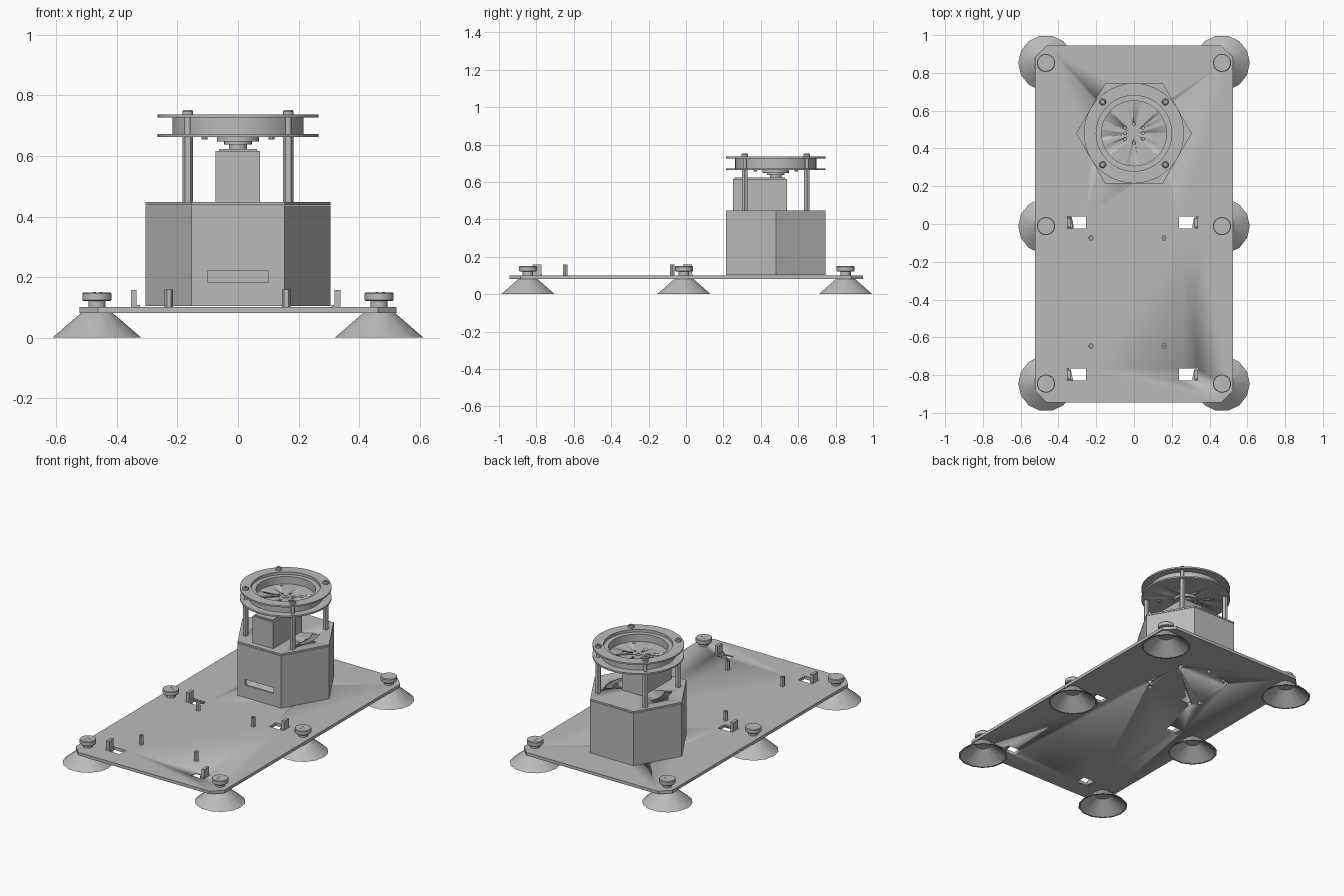
import bpy, bmesh
from math import sin, cos, tau, radians
from mathutils import Matrix

cube = bpy.data.objects.get("Cube")
if cube:
    bpy.data.objects.remove(cube, do_unlink=True)

grey = bpy.data.materials.new("plain grey")
grey.use_nodes = True
grey.diffuse_color = (0.5, 0.5, 0.5, 1)
grey.node_tree.nodes["Principled BSDF"].inputs["Base Color"].default_value = (0.5, 0.5, 0.5, 1)

TURRET_Y = 0.48


def finish(name, bm, loc=(0, 0, 0)):
    bmesh.ops.remove_doubles(bm, verts=bm.verts, dist=1e-5)
    bmesh.ops.recalc_face_normals(bm, faces=bm.faces)
    for f in bm.faces:
        f.smooth = True
    mesh = bpy.data.meshes.new(name)
    bm.to_mesh(mesh)
    bm.free()
    mesh.set_sharp_from_angle(angle=radians(35))
    mesh.materials.append(grey)
    obj = bpy.data.objects.new(name, mesh)
    obj.location = loc
    bpy.context.collection.objects.link(obj)
    return obj


def lathe(name, profile, sides, loc=(0, 0, 0), closed=False):
    """Turn an (r, z) profile around the vertical axis."""
    bm = bmesh.new()
    rings = [[bm.verts.new((r * cos(tau * i / sides), r * sin(tau * i / sides), z))
              for i in range(sides)] for r, z in profile]
    pairs = list(zip(rings, rings[1:]))
    if closed:
        pairs.append((rings[-1], rings[0]))
    for a, b in pairs:
        for i in range(sides):
            j = (i + 1) % sides
            bm.faces.new((a[i], a[j], b[j], b[i]))
    return finish(name, bm, loc)


def disc(name, r, z0, z1, sides, x=0, y=0):
    return lathe(name, [(0, z0), (r, z0), (r, z1), (0, z1)], sides, (x, y, 0))


def tube(name, r_in, r_out, z0, z1, sides, x=0, y=0):
    return lathe(name, [(r_in, z0), (r_out, z0), (r_out, z1), (r_in, z1)], sides, (x, y, 0), True)


def prism(name, outline, z0, z1, loc=(0, 0, 0)):
    bm = bmesh.new()
    base = bm.faces.new([bm.verts.new((x, y, z0)) for x, y in outline])
    top = bmesh.ops.extrude_face_region(bm, geom=[base])["geom"]
    bmesh.ops.translate(bm, vec=(0, 0, z1 - z0),
                        verts=[v for v in top if isinstance(v, bmesh.types.BMVert)])
    return finish(name, bm, loc)


def box(name, x0, x1, y0, y1, z0, z1):
    return prism(name, [(x0, y0), (x1, y0), (x1, y1), (x0, y1)], z0, z1)


def cut(obj, cutters):
    """Cut the holes, keep the result and drop the cutters."""
    for c in cutters:
        c.hide_render = True
        mod = obj.modifiers.new("cut", "BOOLEAN")
        mod.operation, mod.solver, mod.object = "DIFFERENCE", "EXACT", c
    graph = bpy.context.evaluated_depsgraph_get()
    mesh = bpy.data.meshes.new_from_object(obj.evaluated_get(graph))
    obj.modifiers.clear()
    obj.data = mesh
    for c in cutters:
        bpy.data.objects.remove(c, do_unlink=True)


# Base plate with chamfered corners, hook slots and screw holes
w, d, c = 0.523, 0.945, 0.06
plate = prism("base_plate", [(-w + c, -d), (w - c, -d), (w, -d + c), (w, d - c),
                             (w - c, d), (-w + c, d), (-w, d - c), (-w, -d + c)], 0.082, 0.101)
holes = []
for y in (0.008, -0.797):
    for x in (-0.304, 0.288):
        holes.append(box("slot_cutter", x - 0.05, x + 0.05, y - 0.032, y + 0.032, 0.05, 0.15))
for x, y in [(0.18, 0.36), (0.14, 0.31), (0.155, 0.62), (-0.01, 0.68),
             (-0.18, 0.64), (-0.17, 0.31), (-0.21, 0.36)]:
    holes.append(disc("hole_cutter", 0.016, 0.05, 0.15, 10, x, y))
cut(plate, holes)

# Upright hooks at the outer end of every slot
for y in (0.008, -0.797):
    for x, s in ((-0.354, 1), (0.338, -1)):
        prism("hook_foot", [(x, y - 0.026), (x + s * 0.03, y - 0.026),
                            (x + s * 0.02, y + 0.026), (x, y + 0.026)], 0.083, 0.108)
        a, b = sorted((x, x + s * 0.019))
        box("hook_post", a, b, y - 0.024, y + 0.024, 0.1, 0.158)

# Board standoff pins
for x in (-0.228, 0.159):
    for y in (-0.074, -0.646):
        tube("standoff_pin", 0.006, 0.014, 0.1, 0.16, 6, x, y)

# Suction cups with clamping knobs
for x in (-0.466, 0.466):
    for y in (0.853, -0.011, -0.845):
        lathe("suction_cup", [(0, 0.072), (0.045, 0.072), (0.138, 0), (0.147, 0),
                              (0.052, 0.082), (0, 0.082)], 14, (x, y, 0))
        disc("knob_stem", 0.028, 0.082, 0.124, 16, x, y)
        lathe("knob", [(0, 0.121), (0.044, 0.121), (0.048, 0.125), (0.048, 0.146),
                       (0.045, 0.15), (0, 0.15)], 20, (x, y, 0))
        for i in range(3):
            a = tau * i / 3
            disc("knob_dimple", 0.005, 0.149, 0.151, 6, x + 0.014 * cos(a), y + 0.014 * sin(a))

# Hexagonal housing with a front slot
housing = tube("housing", 0.293, 0.306, 0.104, 0.436, 6, 0, TURRET_Y)
cut(housing, [box("slot_cutter", -0.1, 0.1, 0.15, 0.3, 0.183, 0.22)])

# Housing lid with two curved slots
lid = disc("housing_lid", 0.306, 0.438, 0.448, 6, 0, TURRET_Y)
arcs = []
for side in (0, 180):
    angles = [radians(side + a) for a in range(-28, 29, 8)]
    outline = [(0.195 * cos(a), 0.195 * sin(a)) for a in angles]
    outline += [(0.155 * cos(a), 0.155 * sin(a)) for a in reversed(angles)]
    arcs.append(prism("arc_cutter", outline, 0.4, 0.5, (0, TURRET_Y, 0)))
cut(lid, arcs)

# Motor with its output horn
box("motor_body", -0.074, 0.073, 0.25, 0.54, 0.446, 0.616)
box("motor_cap", -0.062, 0.062, 0.26, 0.53, 0.614, 0.623)
disc("motor_shaft", 0.03, 0.62, 0.642, 24, 0, TURRET_Y)
disc("horn_hub", 0.046, 0.638, 0.65, 24, 0, TURRET_Y)
disc("horn_disc", 0.07, 0.648, 0.664, 32, 0, TURRET_Y)

# Turntable: floor plate, bearing ring and top ring
floor = disc("turntable_floor", 0.265, 0.663, 0.673, 48, 0, TURRET_Y)
spots = [(0, 0.05), (0, -0.05)] + [(x, y) for x in (-0.048, 0.048) for y in (-0.03, 0, 0.03)]
cut(floor, [disc("hole_cutter", 0.008, 0.6, 0.7, 8, x, TURRET_Y + y) for x, y in spots])
tube("shaft_collar", 0.01, 0.021, 0.67, 0.676, 16, 0, TURRET_Y)
tube("bearing_ring", 0.172, 0.217, 0.672, 0.72, 48, 0, TURRET_Y)
tube("bearing_rim", 0.2, 0.217, 0.719, 0.728, 48, 0, TURRET_Y)
tube("top_ring", 0.2, 0.265, 0.727, 0.737, 48, 0, TURRET_Y)

# Corner posts, their nuts and the bearing screws
for sx in (-1, 1):
    for sy in (-1, 1):
        x, y = sx * 0.166, TURRET_Y + sy * 0.166
        disc("corner_post", 0.017, 0.446, 0.664, 6, x, y)
        disc("post_bolt", 0.01, 0.66, 0.74, 12, x, y)
        lathe("post_nut", [(0, 0.736), (0.018, 0.736), (0.018, 0.747), (0.014, 0.752),
                           (0.008, 0.752), (0.008, 0.744), (0, 0.744)], 12, (x, y, 0))
        x, y = sx * 0.11, TURRET_Y + sy * 0.11
        disc("bearing_screw", 0.01, 0.655, 0.675, 10, x, y)
